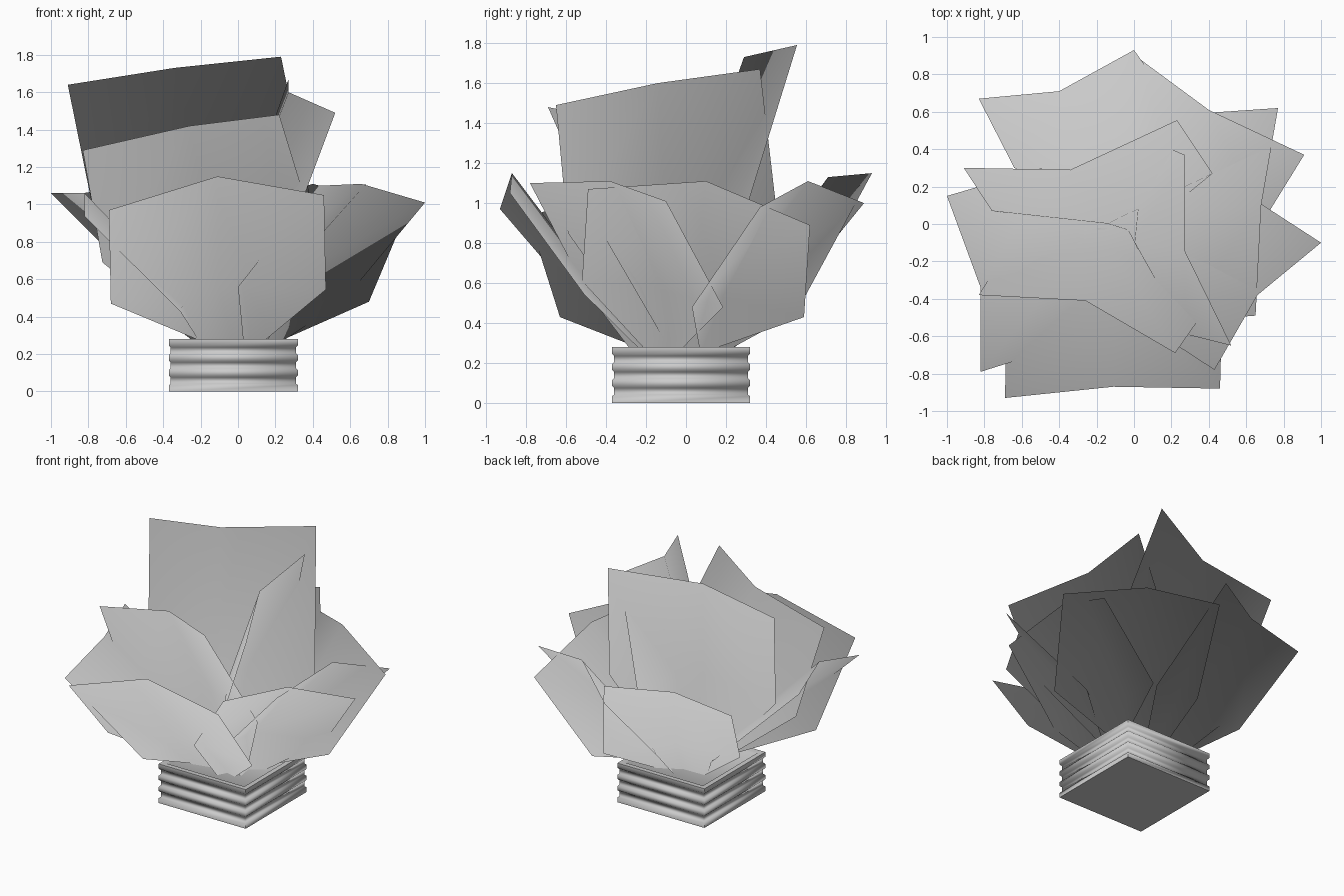
import bpy
import bmesh
from mathutils import Vector

cube = bpy.data.objects.get("Cube")
if cube:
    bpy.data.objects.remove(cube, do_unlink=True)

# Single plain grey
grey = bpy.data.materials.new("light_grey")
grey.use_nodes = True
grey.diffuse_color = (0.6, 0.6, 0.6, 1)
grey.node_tree.nodes["Principled BSDF"].inputs["Base Color"].default_value = (0.6, 0.6, 0.6, 1)

CENTRE = Vector((-0.025, -0.025, 0))
SHADE_ORIGIN = CENTRE - Vector((0, 0, 1))


def finish(bm, name, angle):
    """Turn a bmesh into a smooth-shaded, coloured object."""
    mesh = bpy.data.meshes.new(name)
    bm.to_mesh(mesh)
    bm.free()
    mesh.materials.append(grey)
    obj = bpy.data.objects.new(name, mesh)
    bpy.context.collection.objects.link(obj)
    bpy.ops.object.select_all(action='DESELECT')
    obj.select_set(True)
    bpy.context.view_layer.objects.active = obj
    bpy.ops.object.shade_smooth_by_angle(angle=angle)
    return obj


def make_pot():
    """Square pot: a softly ribbed profile swept around four corners."""
    wide, narrow = 0.345, 0.335
    profile = [(wide, 0), (wide, 0.034), (narrow, 0.042), (narrow, 0.076),
               (wide, 0.086), (wide, 0.115), (narrow, 0.125), (narrow, 0.156),
               (wide, 0.166), (wide, 0.195), (narrow, 0.205), (narrow, 0.236),
               (wide, 0.246), (wide, 0.28), (0.31, 0.28), (0.30, 0.27)]
    corners = [(-1, -1), (1, -1), (1, 1), (-1, 1)]
    bm = bmesh.new()
    rings = [[bm.verts.new(CENTRE + Vector((sx * r, sy * r, z))) for sx, sy in corners]
             for r, z in profile]
    for low, high in zip(rings, rings[1:]):
        for i in range(4):
            j = (i + 1) % 4
            bm.faces.new((low[i], low[j], high[j], high[i]))
    bm.faces.new(rings[0][::-1])
    bm.faces.new(rings[-1])
    finish(bm, "pot", 1.1)


def make_leaf(name, tips, mid_a, mid_b, reach, fold):
    """Broad folded leaf: narrow base row, wide middle row, broad tip row."""
    tips = [Vector(t) for t in tips]
    mid_a, mid_b = Vector(mid_a), Vector(mid_b)
    side = mid_b - mid_a
    side.z = 0
    side.normalize()
    out = Vector((side.y, -side.x, 0))
    if out.dot((mid_a + mid_b) / 2 - CENTRE) < 0:
        out.negate()
    base = CENTRE + out * reach + Vector((0, 0, 0.265))
    crease = (mid_a + mid_b) / 2 - out * fold + Vector((0, 0, 0.04))
    rows = [[base - side * 0.16, base - out * 0.04, base + side * 0.16],
            [mid_a, crease, mid_b], tips]
    bm = bmesh.new()
    grid = [[bm.verts.new(p) for p in row] for row in rows]
    for low, high in zip(grid, grid[1:]):
        for i in range(2):
            bm.faces.new((low[i], low[i + 1], high[i + 1], high[i]))
    # Upper side of the leaf faces inward
    bm.normal_update()
    if sum(f.normal.dot(out) for f in bm.faces) > 0:
        bmesh.ops.reverse_faces(bm, faces=bm.faces[:])
    mesh = finish(bm, name, 3.14).data
    # Soft foliage normals, fanning up and outward
    mesh.normals_split_custom_set_from_vertices(
        [(v.co - SHADE_ORIGIN).normalized() for v in mesh.vertices])


make_pot()

# Tall inner leaves
tall = {"reach": 0.03, "fold": 0.17}
make_leaf("tall_back_leaf",
          [(-.91, .30, 1.64), (-.34, .29, 1.73), (.23, .555, 1.79)],
          (-.76, .07, .90), (.42, .27, .87), **tall)
make_leaf("tall_front_leaf",
          [(-.83, -.38, 1.29), (-.26, -.41, 1.42), (.22, -.69, 1.48)],
          (-.725, -.21, .69), (.43, -.39, .80), **tall)
make_leaf("tall_left_leaf",
          [(.52, -.65, 1.49), (.27, -.14, 1.60), (.27, .37, 1.67)],
          (.28, -.59, .85), (.06, .46, .90), **tall)

# Spreading outer leaves
outer = {"reach": 0.2, "fold": 0.09}
make_leaf("front_leaf",
          [(-.69, -.93, .97), (-.11, -.87, 1.15), (.46, -.88, 1.05)],
          (-.68, -.50, .47), (.47, -.51, .545), **outer)
make_leaf("front_left_leaf",
          [(.43, -.78, 1.10), (.66, -.38, 1.11), (1, -.10, 1.01)],
          (0, -.50, .56), (.56, .185, .48), **outer)
make_leaf("left_leaf",
          [(.65, -.49, 1.07), (.68, .10, 1.11), (.77, .62, .89)],
          (.24, -.52, .61), (.33, .59, .43), **outer)
make_leaf("back_left_leaf",
          [(.91, .37, .98), (.40, .61, 1.11), (.02, .89, 1.0)],
          (.70, .03, .48), (-.12, .50, .52), **outer)
make_leaf("back_leaf",
          [(-.83, .67, 1.06), (-.40, .71, 1.13), (0, .93, 1.15)],
          (-.64, .30, .57), (.27, .55, .45), **outer)
make_leaf("right_leaf",
          [(-1, .15, 1.06), (-.82, -.34, 1.06), (-.82, -.79, .935)],
          (-.42, .32, .48), (-.31, -.63, .43), **outer)
